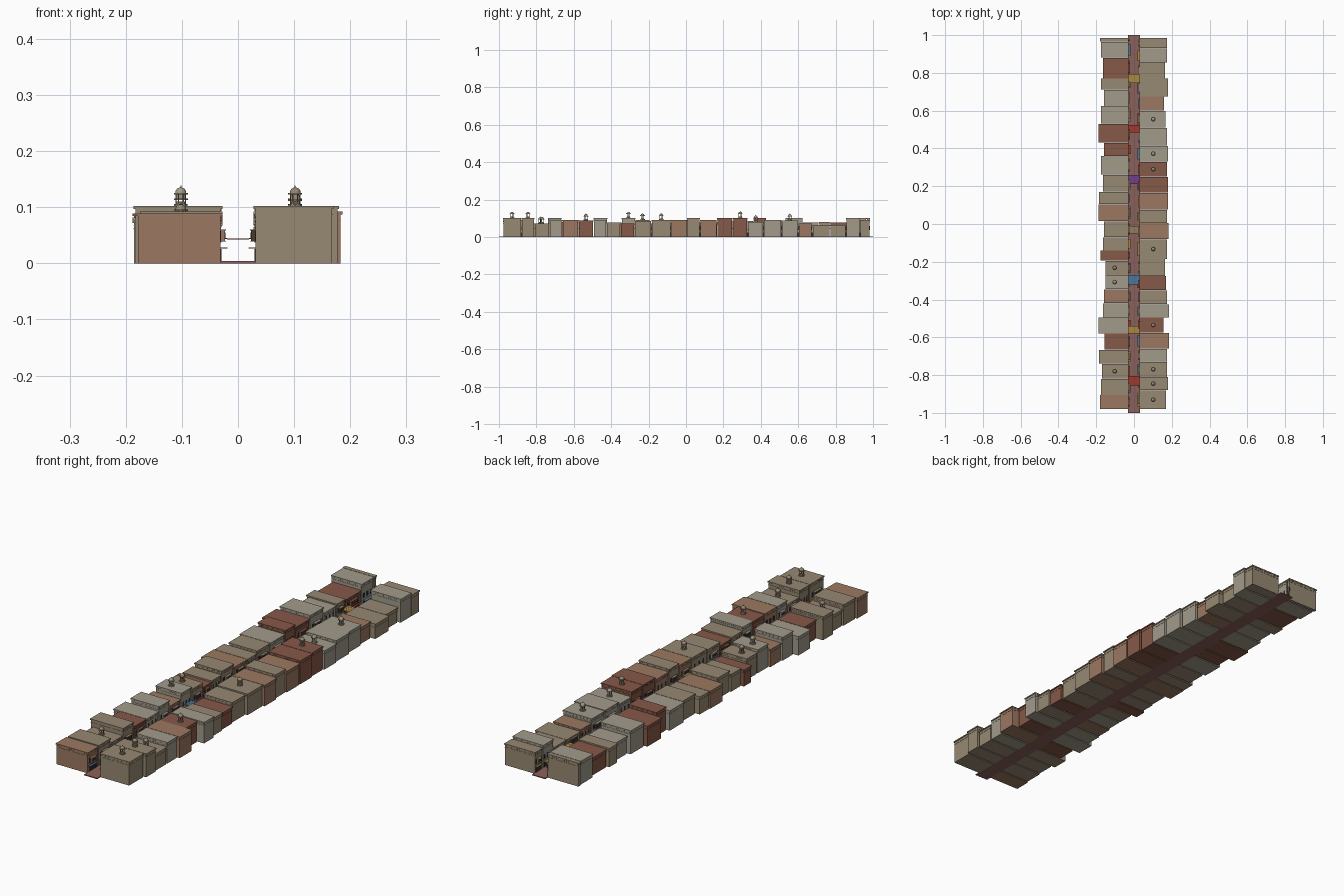
import bpy, bmesh, math, random
from mathutils import Matrix, Vector

if "Cube" in bpy.data.objects:
    bpy.data.objects.remove(bpy.data.objects["Cube"])

random.seed(4)


def material(name, rgb):
    m = bpy.data.materials.new(name)
    m.diffuse_color = (*rgb, 1)
    m.use_nodes = True
    m.node_tree.nodes["Principled BSDF"].inputs["Base Color"].default_value = m.diffuse_color
    return m


MATS = {
    't': material('tan_stone', (.31, .25, .17)),
    'b': material('brown_plaster', (.33, .19, .12)),
    'r': material('red_brick', (.24, .10, .065)),
    'g': material('grey_stone', (.36, .33, .26)),
    'street': material('street_paving', (.26, .12, .10)),
    'wood': material('dark_wood', (.07, .04, .025)),
    'glass': material('dark_opening', (.03, .03, .035)),
}
CLOTH = [material('cloth_' + n, c) for n, c in (
    ('red', (.35, .04, .03)), ('gold', (.40, .25, .05)), ('blue', (.07, .18, .33)),
    ('ochre', (.30, .20, .10)), ('purple', (.16, .05, .25)))]


def box(bm, x0, x1, y0, y1, z0, z1, mat=0):
    """Axis-aligned box given by its limits."""
    c = Vector(((x0 + x1) / 2, (y0 + y1) / 2, (z0 + z1) / 2))
    s = Matrix.Diagonal((abs(x1 - x0), abs(y1 - y0), abs(z1 - z0), 1))
    vs = bmesh.ops.create_cube(bm, size=1, matrix=Matrix.Translation(c) @ s)['verts']
    for f in {f for v in vs for f in v.link_faces}:
        f.material_index = mat


def finish(bm, name, mats):
    me = bpy.data.meshes.new(name)
    bm.to_mesh(me)
    bm.free()
    for m in mats:
        me.materials.append(m)
    ob = bpy.data.objects.new(name, me)
    bpy.context.collection.objects.link(ob)
    return ob


def cylinder(bm, x, y, z0, z1, r, n):
    bmesh.ops.create_cone(bm, cap_ends=True, segments=n, radius1=r, radius2=r, depth=z1 - z0,
                          matrix=Matrix.Translation((x, y, (z0 + z1) / 2)))


def building(side, i, y0, y1, depth, h, mat):
    """House block with cornice, brackets, shopfront, windows, balcony and awning."""
    bm = bmesh.new()
    y0, y1, xi = y0 + .003, y1 - .003, .031

    def part(x0, x1, a, b, z0, z1, m=0):
        box(bm, side * x0, side * x1, a, b, z0, z1, m)

    xo = depth - .003
    part(xi, xo, y0, y1, 0, h - .003)
    # cornice slab and lower string course
    part(xi - .003, depth, y0 - .002, y1 + .002, h - .003, h + .002)
    part(xi - .001, xo + .001, y0 - .001, y1 + .001, h - .014, h - .0125)
    # brackets under the cornice
    n = 16
    for k in range(n):
        x = xi + (xo - xi) * (k + .5) / n
        part(x - .0015, x + .0015, y0 - .0015, y1 + .0015, h - .0065, h - .003)
    n = max(3, int((y1 - y0) / .01))
    for k in range(n):
        y = y0 + (y1 - y0) * (k + .5) / n
        part(xi - .002, xi, y - .0015, y + .0015, h - .0065, h - .003)
    # shop opening with frame
    w, c = y1 - y0, (y0 + y1) / 2
    part(xi - .0005, xi, y0 + w * .16, y1 - w * .16, .003, .023, 2)
    for y in (y0 + w * .14, c, y1 - w * .14):
        part(xi - .002, xi, y - .001, y + .001, .003, .025, 1)
    part(xi - .002, xi, y0 + w * .12, y1 - w * .12, .023, .025, 1)
    # upper windows
    top = h - .018
    for t in (.2, .5, .8):
        y = y0 + w * t
        part(xi - .0005, xi, y - .005, y + .005, .039, min(.058, top), 2)
        part(xi - .002, xi, y - .006, y + .006, .037, .039)
    # projecting bay on some houses
    if i % 3 != 1:
        part(xi - .008, xi, c - w * .22, c + w * .22, .040, .058, 1 if i % 2 else 0)
        part(xi - .010, xi, c - w * .25, c + w * .25, .058, .060)
        part(xi - .010, xi, c - w * .25, c + w * .25, .0385, .040)
        part(xi - .0083, xi - .008, c - w * .17, c + w * .17, .044, .055, 2)
    # shop awning
    part(xi - .012 if i % 2 else xi - .008, xi, y0 + w * .12, y1 - w * .12, .026, .0285, 3)
    finish(bm, f"house_{'left' if side < 0 else 'right'}_{i}",
           [MATS[mat], MATS['wood'], MATS['glass'], random.choice(CLOTH)])


def kiosk(x, y, z, mat):
    """Small domed roof pavilion on columns."""
    bm = bmesh.new()
    cylinder(bm, x, y, z, z + .004, .012, 8)
    cylinder(bm, x, y, z + .004, z + .008, .009, 8)
    for k in range(6):
        a = math.tau * k / 6
        cylinder(bm, x + .0085 * math.cos(a), y + .0085 * math.sin(a), z + .004, z + .022, .0013, 6)
    cylinder(bm, x, y, z + .021, z + .0235, .0125, 16)
    # dome: upper half of a squashed sphere
    vs = bmesh.ops.create_uvsphere(bm, u_segments=16, v_segments=8, radius=.0098,
                                   matrix=Matrix.Translation((x, y, z + .0235)))['verts']
    for v in vs:
        v.co.z = max(v.co.z, z + .0235)
    cylinder(bm, x, y, z + .032, z + .037, .001, 6)
    ob = finish(bm, 'roof_pavilion', [MATS[mat]])
    bpy.context.view_layer.objects.active = ob
    ob.select_set(True)
    bpy.ops.object.shade_smooth_by_angle(angle=math.radians(35))
    ob.select_set(False)


# front edge y, depth from street axis, height, wall colour, pavilion (1/0); listed from the back
LEFT = [(.965, .18, .10, 't', 0), (.88, .176, .10, 'g', 0), (.77, .165, .075, 'r', 0), (.71, .175, .08, 't', 0),
        (.625, .16, .075, 'g', 0), (.53, .175, .10, 'g', 0), (.43, .188, .087, 'r', 0),
        (.36, .16, .10, 'r', 0), (.26, .175, .085, 'g', 0), (.17, .165, .085, 't', 0),
        (.105, .185, .075, 't', 0), (.015, .188, .075, 'b', 0), (-.07, .16, .09, 't', 0),
        (-.14, .165, .075, 't', 0), (-.195, .178, .07, 'r', 0), (-.27, .152, .09, 't', 1),
        (-.345, .152, .10, 'g', 1), (-.42, .16, .075, 'b', 0), (-.495, .165, .10, 'g', 0),
        (-.58, .188, .08, 'g', 0), (-.665, .155, .08, 'r', 0), (-.74, .186, .10, 't', 0),
        (-.82, .17, .07, 't', 1), (-.905, .175, .09, 't', 0), (-.98, .181, .087, 'b', 0)]
RIGHT = [(.93, .175, .09, 't', 0), (.855, .175, .10, 'g', 0), (.77, .163, .063, 't', 0),
         (.675, .18, .063, 't', 0), (.60, .16, .07, 'b', 0), (.51, .167, .088, 'g', 1),
         (.415, .175, .09, 'g', 0), (.33, .18, .08, 'g', 1), (.25, .175, .10, 'r', 1),
         (.165, .18, .10, 'r', 0), (.075, .18, .09, 'b', 0), (.005, .175, .10, 't', 0),
         (-.08, .183, .09, 'b', 0), (-.185, .175, .09, 't', 1), (-.275, .165, .085, 't', 0),
         (-.35, .17, .07, 'r', 0), (-.425, .175, .075, 't', 0), (-.495, .186, .09, 'g', 0),
         (-.575, .155, .088, 'r', 1), (-.66, .186, .09, 'b', 0), (-.73, .175, .09, 'g', 0),
         (-.81, .175, .072, 't', 1), (-.88, .18, .10, 't', 1), (-.98, .17, .10, 't', 1)]
for side, row in ((-1, LEFT), (1, RIGHT)):
    back = .985
    for i, (front, depth, h, mat, dome) in enumerate(row):
        building(side, i, front, back, depth, h, mat)
        if dome:
            kiosk(side * .102, (front + back) / 2, h + .002, 'g' if mat == 'g' else 't')
        back = front

# paved street
bm = bmesh.new()
box(bm, -.031, .031, -1, 1, 0, .004)
finish(bm, 'street', [MATS['street']])

# cloth canopies stretched over the street, sagging in the middle
for k, (y, col) in enumerate(((-.83, 0), (-.56, 1), (-.295, 2), (-.03, 3), (.235, 4), (.505, 0), (.77, 1))):
    bm = bmesh.new()
    w = .024 if k % 2 == 0 else .02
    for j in range(6):
        x0, x1 = -.03 + .01 * j, -.02 + .01 * j
        z = .042 + .02 * abs(x0 + x1) * .5 * 2
        box(bm, x0, x1, y - w, y + w, z, z + .0018)
    finish(bm, 'street_canopy', [CLOTH[col]])
